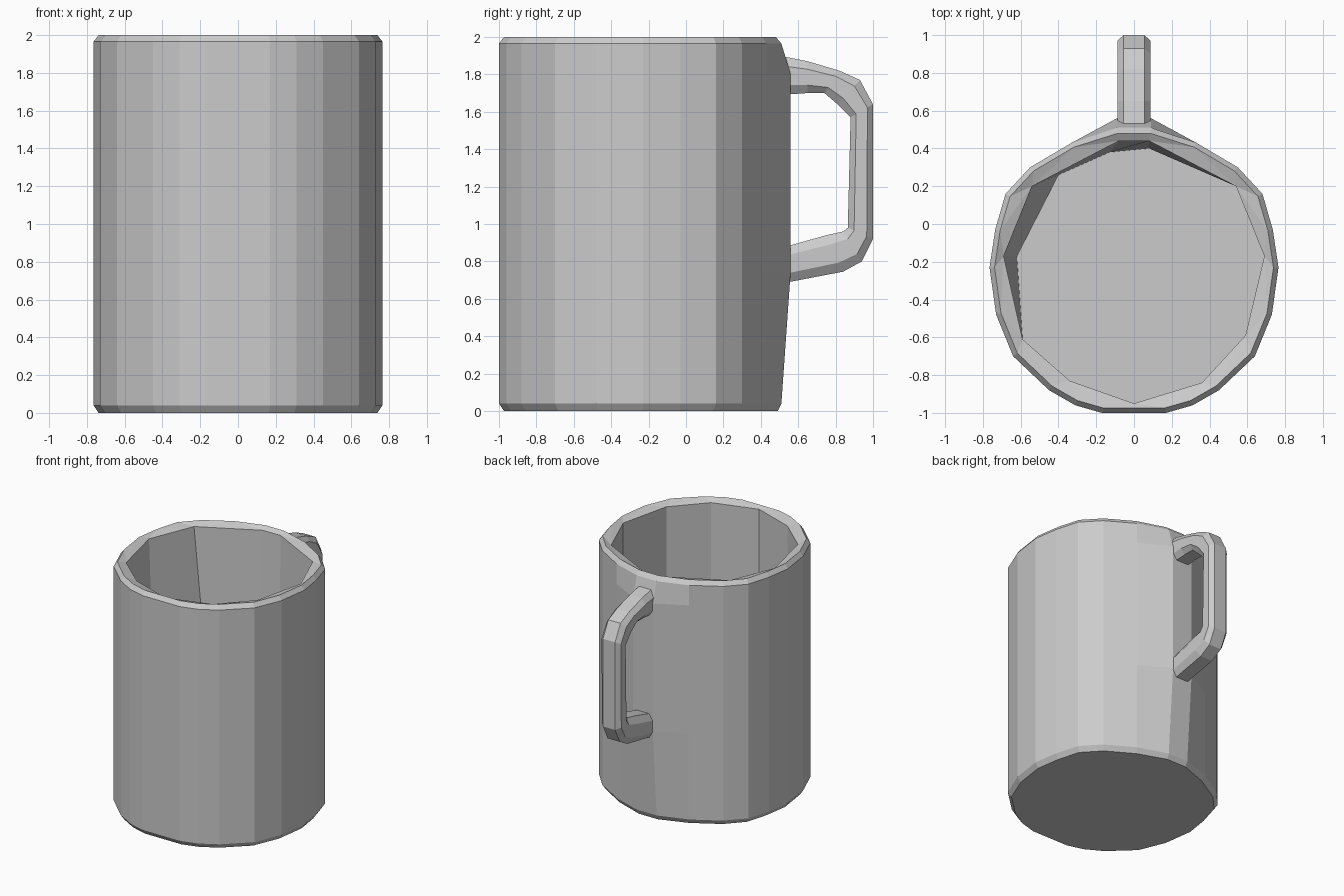
import bpy, bmesh

cube = bpy.data.objects.get("Cube")
if cube:
    bpy.data.objects.remove(cube)

# One plain grey clay
grey = bpy.data.materials.new("light_grey")
grey.use_nodes = True
grey.diffuse_color = (0.6, 0.6, 0.6, 1)
grey.node_tree.nodes["Principled BSDF"].inputs["Base Color"].default_value = (0.6, 0.6, 0.6, 1)

MID_Y = -0.235


def add_ring(bm, points):
    return [bm.verts.new(p) for p in points]


def skin(bm, a, b):
    n = len(a)
    for i in range(n):
        j = (i + 1) % n
        bm.faces.new((a[i], a[j], b[j], b[i]))


def finish(bm, name):
    bmesh.ops.recalc_face_normals(bm, faces=bm.faces)
    mesh = bpy.data.meshes.new(name)
    bm.to_mesh(mesh)
    bm.free()
    mesh.materials.append(grey)
    obj = bpy.data.objects.new(name, mesh)
    bpy.context.collection.objects.link(obj)
    return obj


def loop_edges(bm, ring):
    return [bm.edges.get((ring[i - 1], ring[i])) for i in range(len(ring))]


# Cup outline: half footprint from front to back, mirrored
half = [(0.17, -1), (0.31, -0.96), (0.45, -0.88), (0.64, -0.7), (0.73, -0.48),
        (0.765, -0.23), (0.735, -0.03), (0.68, 0.16), (0.55, 0.3),
        (0.33, 0.43), (0.09, 0.52)]
outline = half + [(-x, y) for x, y in reversed(half)]

# Outer wall levels: height, scale, back edge beside the handle
levels = [(0, 0.965, 0.49), (0.04, 1, 0.51), (0.75, 1, 0.56),
          (1.8, 1, 0.56), (1.965, 1, 0.51), (2, 0.965, 0.48)]
bm = bmesh.new()
rings = []
for z, s, back in levels:
    rings.append(add_ring(bm, [
        (x * s, back if y > 0.5 else MID_Y + (y - MID_Y) * s, z)
        for x, y in outline]))
for a, b in zip(rings, rings[1:]):
    skin(bm, a, b)
bm.faces.new(rings[0])

# Faceted inside wall and floor
front_inner = [(-0.59, -0.61), (-0.34, -0.83), (0, -0.95), (0.36, -0.84), (0.59, -0.59)]
mouth = [(0.69, -0.17), (0.54, 0.2), (0.08, 0.44), (-0.08, 0.44), (-0.54, 0.2), (-0.69, -0.17)]
base = [(0.69, -0.17), (0.54, 0.2), (0.08, 0.4), (-0.13, 0.38), (-0.4, 0.26), (-0.62, -0.17)]
inner_top = add_ring(bm, [(x, y, 1.975) for x, y in mouth + front_inner])
inner_low = add_ring(bm, [(x, y, 0.1) for x, y in base + front_inner])
skin(bm, inner_top, inner_low)
bm.faces.new(inner_low)

# Rim joining the outer and inner walls
bmesh.ops.bridge_loops(bm, edges=loop_edges(bm, rings[-1]) + loop_edges(bm, inner_top))
finish(bm, "cup")

# Handle: outer and inner side points (y, z) of each section
sections = [((0.5, 1.9), (0.5, 1.69)), ((0.65, 1.87), (0.65, 1.7)),
            ((0.82, 1.82), (0.74, 1.7)), ((0.93, 1.77), (0.81, 1.64)),
            ((1, 1.64), (0.88, 1.57)), ((1, 0.92), (0.865, 0.98)),
            ((0.94, 0.8), (0.84, 0.96)), ((0.84, 0.745), (0.75, 0.94)),
            ((0.5, 0.68), (0.5, 0.87))]
side = [(0.055, 0), (0.088, 0.25), (0.088, 0.75), (0.055, 1)]
octagon = side + [(-x, t) for x, t in reversed(side)]
bm = bmesh.new()
rings = []
for (y0, z0), (y1, z1) in sections:
    rings.append(add_ring(bm, [
        (x, y0 + (y1 - y0) * t, z0 + (z1 - z0) * t) for x, t in octagon]))
for a, b in zip(rings, rings[1:]):
    skin(bm, a, b)
bm.faces.new(rings[0])
bm.faces.new(rings[-1])
finish(bm, "handle")
